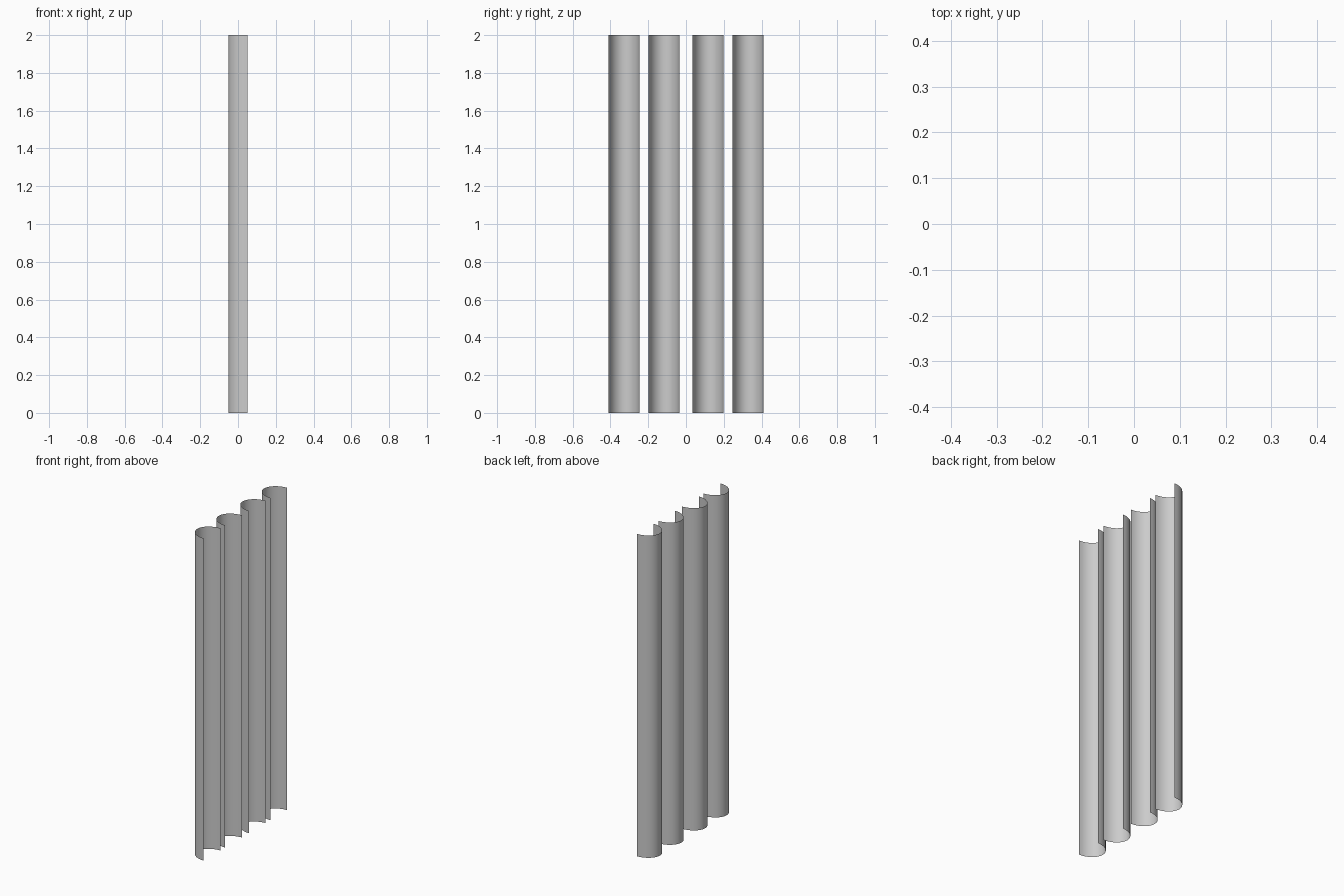
import bpy, bmesh, math

if "Cube" in bpy.data.objects:
    bpy.data.objects.remove(bpy.data.objects["Cube"])

HEIGHT = 2.0
DEPTH = 0.102       # front-to-back size of each channel (x)
HALF_W = 0.082      # half width of each channel (y)
SEGMENTS = 16


def curved_slat(name, y_centre):
    """Open half-round sheet, hollow side facing +x."""
    bm = bmesh.new()
    pairs = []
    for i in range(SEGMENTS + 1):
        a = math.pi * i / SEGMENTS
        x = DEPTH / 2 - DEPTH * math.sin(a)
        y = -HALF_W * math.cos(a)
        pairs.append((bm.verts.new((x, y, 0)), bm.verts.new((x, y, HEIGHT))))
    for (b0, t0), (b1, t1) in zip(pairs, pairs[1:]):
        bm.faces.new((b0, t0, t1, b1)).smooth = True
    mesh = bpy.data.meshes.new(name)
    bm.to_mesh(mesh)
    bm.free()
    obj = bpy.data.objects.new(name, mesh)
    obj.location.y = y_centre
    bpy.context.collection.objects.link(obj)
    return obj


# Four upright slats in a row, mirrored about the centre
for i, y in enumerate((-0.328, -0.117, 0.117, 0.328), 1):
    curved_slat(f"curved_slat_{i}", y)
